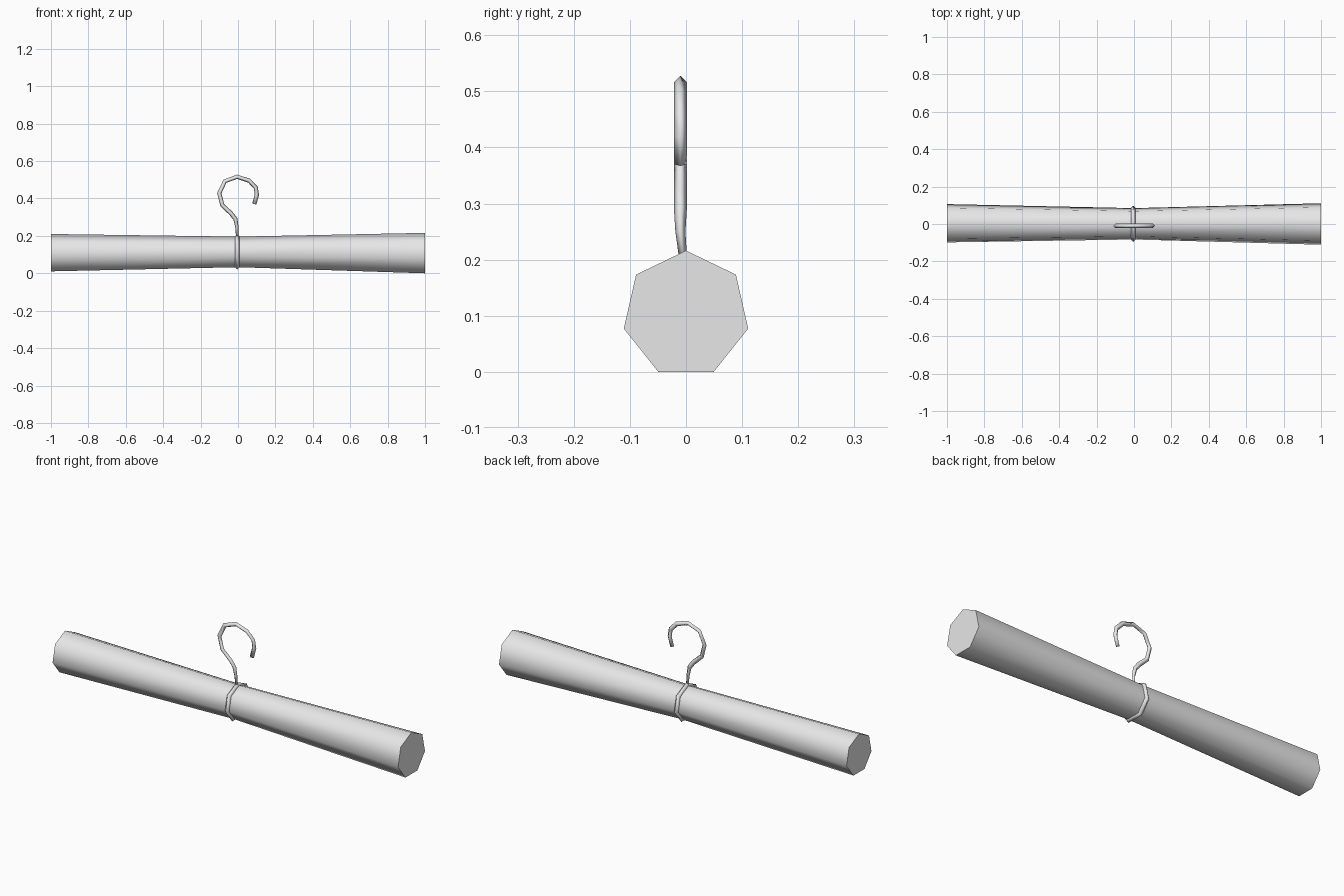
import bpy, bmesh, math
from mathutils import Vector

cube = bpy.data.objects.get("Cube")
if cube:
    bpy.data.objects.remove(cube, do_unlink=True)

grey = bpy.data.materials.new("plain_grey")
grey.use_nodes = True
grey.diffuse_color = (0.8, 0.8, 0.8, 1)
grey.node_tree.nodes["Principled BSDF"].inputs["Base Color"].default_value = (0.8, 0.8, 0.8, 1)


def loft(name, rings, closed, smooth_angle):
    """Skin a row of vertex rings; cap the ends unless closed."""
    bm = bmesh.new()
    loops = [[bm.verts.new(p) for p in ring] for ring in rings]
    pairs = list(zip(loops, loops[1:]))
    if closed:
        pairs.append((loops[-1], loops[0]))
    else:
        bm.faces.new(loops[0])
        bm.faces.new(loops[-1])
    for a, b in pairs:
        for i in range(len(a)):
            j = (i + 1) % len(a)
            bm.faces.new((a[i], a[j], b[j], b[i]))
    bmesh.ops.recalc_face_normals(bm, faces=bm.faces)
    mesh = bpy.data.meshes.new(name)
    bm.to_mesh(mesh)
    bm.free()
    mesh.materials.append(grey)
    obj = bpy.data.objects.new(name, mesh)
    bpy.context.collection.objects.link(obj)
    bpy.ops.object.select_all(action='DESELECT')
    obj.select_set(True)
    bpy.context.view_layer.objects.active = obj
    bpy.ops.object.shade_smooth_by_angle(angle=math.radians(smooth_angle))
    return obj


def heptagon(x, y, z, r):
    """Seven-sided section across x, with a corner on top."""
    turns = [math.tau * i / 7 for i in range(7)]
    return [Vector((x, y + r * math.sin(a), z + r * math.cos(a))) for a in turns]


def wire(name, path, radii, axis, closed=False):
    """Diamond-section wire along a path that lies across the given axis."""
    n, rings = len(path), []
    for i, p in enumerate(path):
        before = path[i - 1] if closed or i else p
        after = path[(i + 1) % n] if closed or i < n - 1 else p
        side = (after - before).normalized().cross(axis).normalized()
        r = radii[i]
        rings.append([p + side * r, p + axis * r, p - side * r, p - axis * r])
    return loft(name, rings, closed, 100)


# Bar, narrowest in the middle
loft("bar", [heptagon(-1, 0.004, 0.105, 0.105),
             heptagon(0, 0.001, 0.11, 0.086),
             heptagon(1, 0, 0.1024, 0.1137)], False, 60)

# Wire loop around the waist of the bar
wire("waist_loop", heptagon(-0.004, 0.001, 0.11, 0.087), [0.012] * 7,
     Vector((1, 0, 0)), closed=True)

# Hook, from the waist to the open tip
outline = [(-0.004, 0.2), (-0.006, 0.25), (-0.014, 0.29), (-0.037, 0.32),
           (-0.084, 0.364), (-0.1, 0.428), (-0.07, 0.492), (-0.005, 0.516),
           (0.06, 0.495), (0.095, 0.458), (0.101, 0.42), (0.087, 0.37)]
path = [Vector((x, -0.01, z)) for x, z in outline]
path[0].y = -0.005
wire("hook", path, [0.007, 0.009] + [0.0115] * 10, Vector((0, 1, 0)))
